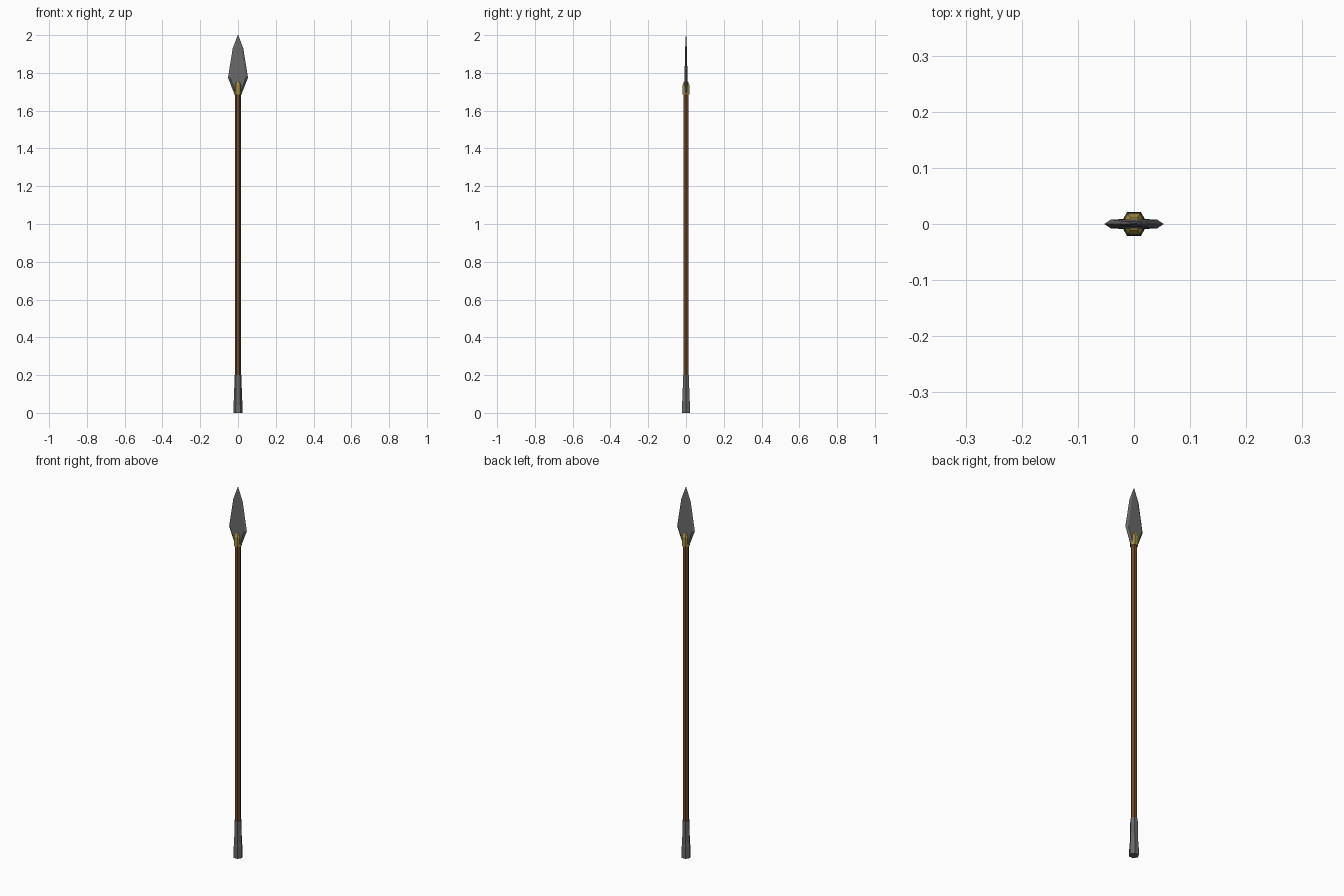
import bpy, bmesh, math

if "Cube" in bpy.data.objects:
    bpy.data.objects.remove(bpy.data.objects["Cube"])


def material(name, color):
    m = bpy.data.materials.new(name)
    m.diffuse_color = (*color, 1)
    m.use_nodes = True
    m.node_tree.nodes["Principled BSDF"].inputs["Base Color"].default_value = m.diffuse_color
    return m


steel = material("dark steel", (0.14, 0.14, 0.145))
wood = material("brown wood", (0.16, 0.065, 0.022))
brass = material("dull brass", (0.38, 0.28, 0.06))


def loft(name, rings, mat):
    """Skin a stack of equal-sized closed rings and cap both ends."""
    bm = bmesh.new()
    rows = [[bm.verts.new(p) for p in ring] for ring in rings]
    n = len(rows[0])
    for a, b in zip(rows, rows[1:]):
        for i in range(n):
            j = (i + 1) % n
            bm.faces.new((a[i], a[j], b[j], b[i]))
    bm.faces.new(rows[0][::-1])
    bm.faces.new(rows[-1])
    bmesh.ops.remove_doubles(bm, verts=bm.verts, dist=1e-5)
    bmesh.ops.recalc_face_normals(bm, faces=bm.faces)
    me = bpy.data.meshes.new(name)
    bm.to_mesh(me)
    bm.free()
    me.materials.append(mat)
    ob = bpy.data.objects.new(name, me)
    bpy.context.collection.objects.link(ob)
    return ob


def hexagon(z, r):
    return [(r * math.cos(i * math.pi / 3), r * math.sin(i * math.pi / 3), z)
            for i in range(6)]


def blade_ring(z, w, inner, t):
    return [(w, 0, z), (inner, t, z), (-inner, t, z),
            (-w, 0, z), (-inner, -t, z), (inner, -t, z)]


# hexagonal wooden shaft
loft("shaft", [hexagon(0.18, 0.0155), hexagon(1.72, 0.0155)], wood)

# flared metal foot
loft("butt_cap", [hexagon(0, 0.0245), hexagon(0.06, 0.0235),
                  hexagon(0.075, 0.021), hexagon(0.2, 0.0185)], steel)

# collar joining shaft and blade
loft("collar", [hexagon(1.685, 0.0205), hexagon(1.735, 0.0215),
                hexagon(1.755, 0.012)], brass)

# leaf-shaped blade with bevelled edges
loft("blade", [blade_ring(1.69, 0.02, 0.013, 0.009),
               blade_ring(1.775, 0.053, 0.041, 0.008),
               blade_ring(1.93, 0.028, 0.018, 0.0045),
               blade_ring(2.0, 0.0015, 0.0005, 0.001)], steel)
